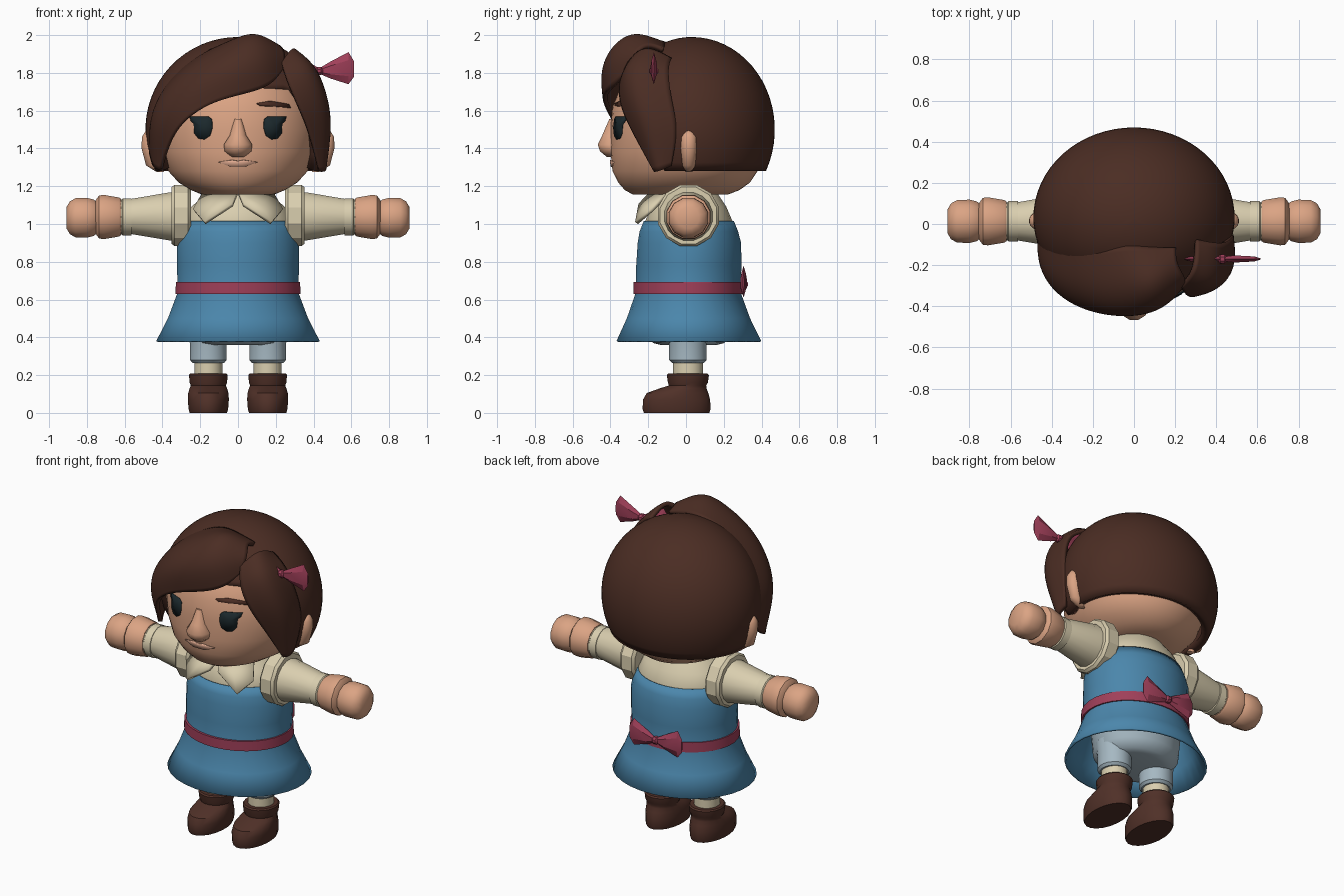
import bpy, bmesh, math
from mathutils import Vector

cube = bpy.data.objects.get("Cube")
if cube:
    bpy.data.objects.remove(cube, do_unlink=True)


def material(name, r, g, b):
    m = bpy.data.materials.new(name)
    m.use_nodes = True
    m.diffuse_color = (r, g, b, 1)
    m.node_tree.nodes["Principled BSDF"].inputs["Base Color"].default_value = (r, g, b, 1)
    return m


SKIN = material("skin", .71, .37, .23)
LIP = material("lip", .78, .42, .29)
HAIR = material("dark brown hair", .07, .026, .017)
BOOT = material("brown leather", .08, .03, .021)
CREAM = material("cream cloth", .70, .62, .43)
BLUE = material("blue cloth", .07, .24, .41)
PALE = material("pale blue cloth", .38, .48, .54)
PINK = material("berry ribbon", .35, .05, .10)
DARK = material("dark eye", .011, .021, .025)


def finish(name, bm, mat, angle=40):
    """Turn a bmesh into a named object, smooth below the given angle."""
    bmesh.ops.recalc_face_normals(bm, faces=bm.faces)
    limit = math.radians(angle)
    for f in bm.faces:
        f.smooth = True
    for e in bm.edges:
        e.smooth = e.calc_face_angle(0) < limit
    me = bpy.data.meshes.new(name)
    bm.to_mesh(me)
    bm.free()
    me.materials.append(mat)
    ob = bpy.data.objects.new(name, me)
    bpy.context.scene.collection.objects.link(ob)
    return ob


def loft(name, rings, mat, n=32, axis="z", caps=True, angle=40):
    """Stack ellipses: each ring is (position, centre u, centre v, radius u, radius v)."""
    bm = bmesh.new()
    loops = []
    for t, cu, cv, ru, rv in rings:
        loop = []
        for i in range(n):
            a = math.tau * (i + .5) / n
            u, v = cu + ru * math.cos(a), cv + rv * math.sin(a)
            loop.append(bm.verts.new((u, v, t) if axis == "z" else (t, u, v)))
        loops.append(loop)
    for p, q in zip(loops, loops[1:]):
        for i in range(n):
            j = (i + 1) % n
            bm.faces.new((p[i], p[j], q[j], q[i]))
    if caps:
        bm.faces.new(loops[0])
        bm.faces.new(loops[-1])
    return finish(name, bm, mat, angle)


def solidify(ob, thickness, offset=0):
    mod = ob.modifiers.new("thickness", "SOLIDIFY")
    mod.thickness = thickness
    mod.offset = offset


def patch(name, rows, mat, thickness):
    """Smooth sheet through a grid of control points."""
    bm = bmesh.new()
    grid = [[bm.verts.new(p) for p in row] for row in rows]
    for a, b in zip(grid, grid[1:]):
        for i in range(len(a) - 1):
            bm.faces.new((a[i], a[i + 1], b[i + 1], b[i]))
    ob = finish(name, bm, mat, 180)
    sub = ob.modifiers.new("smooth", "SUBSURF")
    sub.levels = sub.render_levels = 3
    sub.boundary_smooth = "PRESERVE_CORNERS"
    solidify(ob, thickness)


# Head
HEAD = [(1.155, 0, -.03, .19, .25), (1.18, 0, -.02, .25, .305), (1.22, 0, -.01, .315, .35),
        (1.28, 0, -.005, .37, .385), (1.38, 0, 0, .41, .40), (1.5, 0, 0, .425, .40),
        (1.62, 0, 0, .41, .39), (1.74, 0, 0, .36, .34), (1.84, 0, 0, .24, .23)]
loft("head", HEAD, SKIN, 48)


def face_y(x, z):
    """Front surface of the head."""
    for a, b in zip(HEAD, HEAD[1:]):
        if a[0] <= z <= b[0]:
            k = (z - a[0]) / (b[0] - a[0])
            c, rx, ry = (a[i] + k * (b[i] - a[i]) for i in (2, 3, 4))
            return c - ry * math.sqrt(max(0, 1 - (x / rx) ** 2))


def face_plate(name, pts, mat, side=1):
    """Thin plate lying on the face."""
    bm = bmesh.new()

    def vert(x, z):
        return bm.verts.new((side * x, face_y(x, z) - .008, z))
    rim = [vert(x, z) for x, z in pts]
    mid = vert(sum(p[0] for p in pts) / len(pts), sum(p[1] for p in pts) / len(pts))
    for i in range(len(rim)):
        bm.faces.new((rim[i - 1], rim[i], mid))
    ob = finish(name, bm, mat)
    if ob.data.polygons[0].normal.y > 0:
        ob.data.flip_normals()
    solidify(ob, .009, -1)


EYE = [(.14, 1.555), (.16, 1.57), (.23, 1.568), (.257, 1.57), (.25, 1.545), (.235, 1.53),
       (.232, 1.48), (.21, 1.452), (.18, 1.448), (.15, 1.468), (.137, 1.51)]
BROW = [(.10, 1.64), (.17, 1.652), (.27, 1.635), (.28, 1.615), (.17, 1.625), (.12, 1.628)]
face_plate("mouth", [(-.105, 1.328), (-.03, 1.337), (0, 1.333), (.03, 1.337), (.105, 1.328),
                     (.04, 1.303), (-.04, 1.303)], LIP)
loft("nose", [(1.555, 0, -.385, .02, .022), (1.47, 0, -.395, .045, .05), (1.42, 0, -.385, .078, .085),
              (1.385, 0, -.38, .073, .078), (1.355, 0, -.38, .035, .04)], SKIN, 12, angle=50)

# Hair cap: the rim rises over the face and stays low at the sides and back
bm = bmesh.new()
N, M = 64, 20
top = bm.verts.new((0, .03, 1.99))
columns = []
for i in range(N):
    a = math.tau * i / N
    front = math.degrees(min(a, math.tau - a))
    k = min(1, max(0, (67 - front) / 27))
    low = math.acos((1.28 + .44 * k - 1.5) / .49)
    col = []
    for j in range(1, M + 1):
        p = low * j / M
        dy = -math.cos(a) * math.sin(p)
        col.append(bm.verts.new((.49 * math.sin(a) * math.sin(p),
                                 .03 + (.44 if dy > 0 else .42) * dy, 1.5 + .49 * math.cos(p))))
    columns.append(col)
for i in range(N):
    p, q = columns[i - 1], columns[i]
    bm.faces.new((top, p[0], q[0]))
    for j in range(M - 1):
        bm.faces.new((p[j], p[j + 1], q[j + 1], q[j]))
solidify(finish("hair_cap", bm, HAIR, 60), .05, -1)

# Swept fringe and side lock
patch("swept_fringe", [
    [(-.46, -.05, 1.38), (-.45, -.10, 1.34), (-.44, -.15, 1.30), (-.41, -.20, 1.29)],
    [(-.46, -.08, 1.56), (-.47, -.20, 1.56), (-.43, -.28, 1.5), (-.36, -.31, 1.45)],
    [(-.38, -.12, 1.74), (-.38, -.27, 1.72), (-.34, -.37, 1.65), (-.28, -.39, 1.56)],
    [(-.22, -.14, 1.88), (-.22, -.32, 1.87), (-.18, -.44, 1.78), (-.13, -.43, 1.65)],
    [(-.05, -.1, 1.96), (-.04, -.32, 1.97), (0, -.46, 1.86), (.03, -.43, 1.69)],
    [(.08, -.12, 1.95), (.08, -.30, 2.06), (.14, -.42, 1.90), (.17, -.38, 1.73)],
    [(.2, -.12, 1.92), (.2, -.2, 1.95), (.25, -.26, 1.91), (.23, -.30, 1.82)]], HAIR, .025)
patch("side_lock", [
    [(.23, -.30, 1.85), (.30, -.22, 1.95), (.30, -.08, 1.87)],
    [(.26, -.35, 1.75), (.40, -.33, 1.87), (.41, -.10, 1.82)],
    [(.32, -.34, 1.62), (.48, -.29, 1.68), (.46, -.08, 1.66)],
    [(.38, -.27, 1.48), (.50, -.22, 1.52), (.48, -.04, 1.5)],
    [(.43, -.16, 1.28), (.46, -.14, 1.28), (.45, -.08, 1.31)]], HAIR, .025)
face_plate("eyebrow", BROW, HAIR)


# Ribbon bows
def bow(name, x, y, z):
    for s, side in ((1, "left"), (-1, "right")):
        loft(f"{name}_{side}_loop",
             [(x + s * t, y, z + dz, w, h) for t, dz, w, h in
              ((0, 0, .012, .014), (.06, .005, .02, .045), (.155, .015, .014, .085), (.185, .01, .004, .04))],
             PINK, 6, "x", angle=25)
    loft(f"{name}_knot", [(x + t, y, z, r, r) for t, r in
                          ((-.022, .012), (-.01, .024), (.01, .024), (.022, .012))], PINK, 8, "x")


bow("hair_bow", .43, -.17, 1.81)
bow("sash_bow", 0, .305, .68)

# Dress, sash and underclothes
loft("blouse", [(.95, 0, .02, .28, .225), (1.015, 0, .015, .285, .232), (1.09, 0, .015, .25, .2),
                (1.15, 0, .015, .18, .16), (1.21, 0, .015, .12, .12)], CREAM)
dress = loft("dress", [(1.015, 0, .015, .292, .24), (.96, 0, .015, .312, .262), (.9, 0, .018, .325, .275),
                       (.78, 0, .015, .325, .28), (.64, 0, .012, .32, .278), (.5, 0, .013, .373, .328),
                       (.38, 0, .015, .435, .385)], BLUE, caps=False)
solidify(dress, .012, -1)
loft("sash", [(.63, 0, .01, .325, .28), (.63, 0, .01, .333, .29), (.692, 0, .01, .33, .29),
              (.692, 0, .01, .318, .278)], PINK)
loft("bloomers", [(.36, 0, .015, .17, .15), (.37, 0, .015, .22, .19), (.42, 0, .015, .26, .23),
                  (.6, 0, .015, .28, .24)], PALE)

for s, side in ((1, "left"), (-1, "right")):
    face_plate(f"{side}_eye", EYE, DARK, s)
    loft(f"{side}_ear", [(z, s * x, .015, rx, ry) for z, x, rx, ry in
                         ((1.275, .41, .02, .018), (1.31, .45, .038, .034), (1.4, .465, .046, .044),
                          (1.46, .47, .04, .042), (1.495, .47, .018, .022))], SKIN, 16, angle=60)

    # Collar flap
    bm = bmesh.new()
    flap = [(.005, -.19, 1.16), (.03, -.245, 1.10), (.175, -.262, 1.005), (.235, -.18, 1.075), (.185, -.10, 1.16)]
    rim = [bm.verts.new((s * x, y, z)) for x, y, z in flap]
    mid = bm.verts.new((s * .12, -.215, 1.095))
    for i in range(len(rim)):
        bm.faces.new((rim[i - 1], rim[i], mid))
    solidify(finish(f"{side}_collar", bm, CREAM), .02)

    # Arm: shoulder band, sleeve, cuff, hand
    def arm(part, rings, z, mat, n, angle):
        loft(f"{side}_{part}", [(s * x, .013, z, r, r) for x, r in rings], mat, n, "x", angle=angle)
    arm("shoulder_band", [(.25, .15), (.265, .168), (.335, .168), (.352, .155), (.352, .12)], 1.045, CREAM, 12, 25)
    arm("sleeve", [(.25, .13), (.36, .13), (.565, .095)], 1.04, CREAM, 16, 40)
    arm("cuff", [(.56, .085), (.565, .1), (.61, .1), (.615, .094), (.635, .094)], 1.037, CREAM, 16, 30)
    arm("wrist", [(.62, .10), (.63, .107), (.71, .121), (.735, .118), (.755, .09)], 1.037, SKIN, 12, 45)
    arm("fist", [(.745, .085), (.765, .1), (.80, .109), (.86, .107), (.89, .09), (.908, .058)], 1.033, SKIN, 12, 45)

    # Leg: legging, sock, boot
    def leg(part, rings, mat):
        loft(f"{side}_{part}", [(z, s * .157, y, rx, ry) for z, y, rx, ry in rings], mat, 20)
    leg("legging", [(.265, .01, .085, .085), (.28, .01, .098, .1), (.36, .01, .098, .1), (.45, .01, .11, .11)], PALE)
    leg("sock", [(.18, .01, .075, .08), (.28, .01, .075, .08)], CREAM)
    leg("boot", [(0, -.05, .1, .175), (.02, -.05, .106, .182), (.07, -.05, .11, .18), (.105, -.045, .108, .165),
                 (.13, -.015, .1, .125), (.145, .008, .094, .1), (.16, .01, .1, .107),
                 (.2, .01, .104, .113), (.208, .01, .098, .105), (.208, .01, .07, .075)], BOOT)
